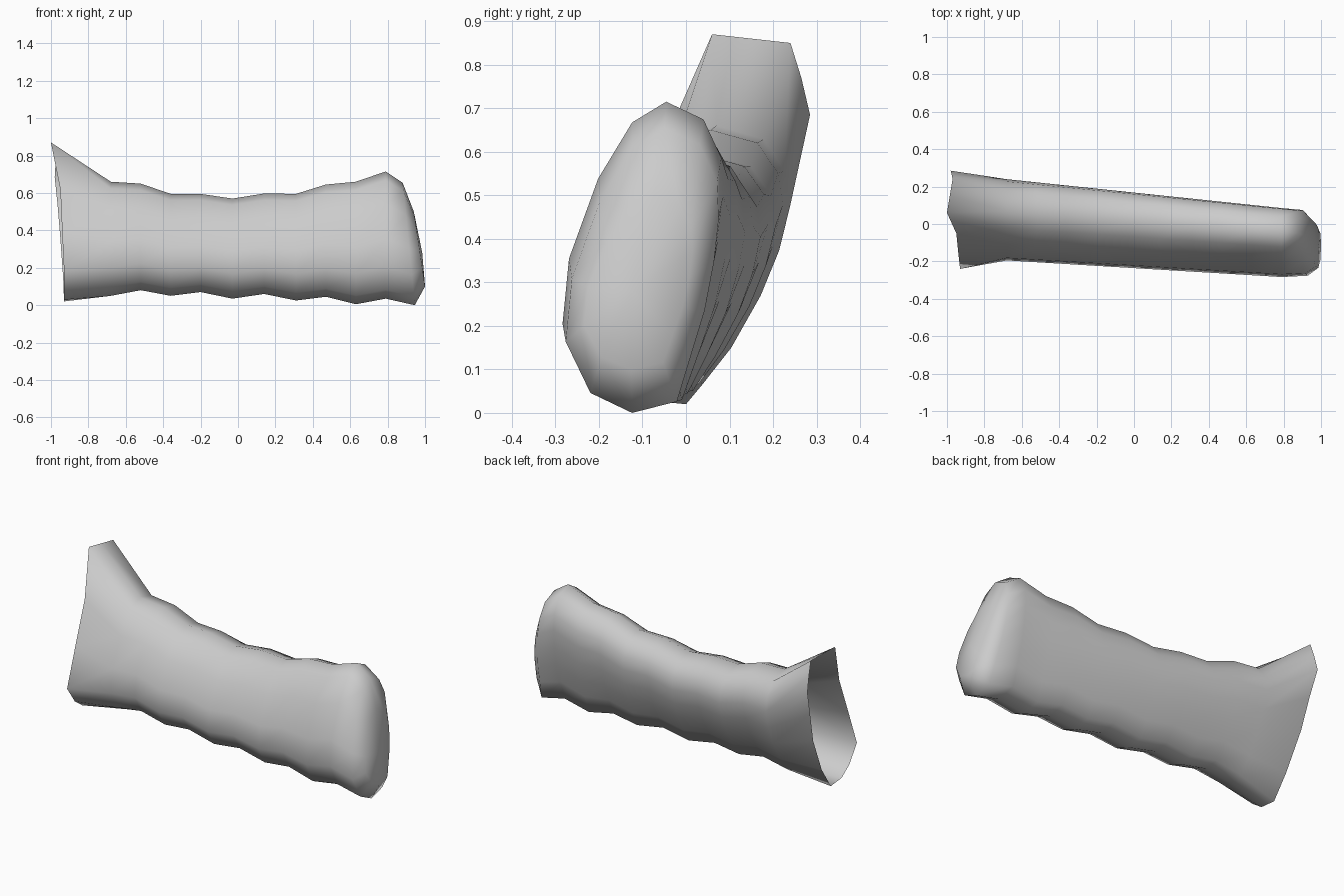
import bpy
import bmesh

default_cube = bpy.data.objects.get("Cube")
if default_cube:
    bpy.data.objects.remove(default_cube, do_unlink=True)

# Plain grey material
grey = bpy.data.materials.new("plain grey")
grey.use_nodes = True
colour = (0.6, 0.6, 0.6, 1)
grey.diffuse_color = colour
grey.node_tree.nodes["Principled BSDF"].inputs["Base Color"].default_value = colour

# Cross-sections in a unit box (across, up): closed end and near the mouth
OVAL = [(.44, 0), (.17, .07), (.01, .25), (.05, .47), (.23, .74),
        (.44, .93), (.65, 1), (.88, .94), (.99, .81), (1, .68),
        (.97, .53), (.91, .36), (.82, .2), (.73, .04)]
LEANING = [(.36, 0), (.14, .08), (.01, .25), (.04, .48), (.2, .75),
           (.4, .94), (.61, 1), (.86, .95), (.97, .83), (1, .7),
           (.94, .53), (.84, .36), (.68, .16), (.52, .02)]

# Flared open mouth, matching the sections point by point
MOUTH = [(-.93, -.1, .03), (-.93, -.17, .08), (-.93, -.24, .18),
         (-.94, -.15, .39), (-.95, -.05, .62), (-1, .06, .87),
         (-.985, .15, .86), (-.97, .24, .85), (-.975, .265, .77),
         (-.98, .285, .685), (-.965, .24, .54), (-.95, .19, .36),
         (-.935, .09, .15), (-.93, 0, .02)]

# Rippled grip: station, lowest point, highest point
RIPPLES = [(-.68, .05, .66), (-.52, .08, .65), (-.36, .05, .595),
           (-.2, .07, .595), (-.03, .035, .57), (.14, .06, .597),
           (.31, .025, .595), (.47, .045, .645), (.63, .005, .66),
           (.79, .035, .715)]


def grip_ring(x, low, high):
    """Upright ring that leans more towards the mouth."""
    front, back = -.24 - .06 * x, .168 - .105 * x
    lean = max(0, .5 - .62 * x)
    ring = []
    for (across, up), (lean_across, lean_up) in zip(OVAL, LEANING):
        across += (lean_across - across) * lean
        up += (lean_up - up) * lean
        ring.append((x, front + (back - front) * across,
                     low + (high - low) * up))
    return ring


def end_ring(x_low, x_high, front, back, low, high):
    """Ring tipped back at the top."""
    return [(x_low + (x_high - x_low) * up,
             front + (back - front) * across,
             low + (high - low) * up) for across, up in OVAL]


rings = [MOUTH]
rings += [grip_ring(*ripple) for ripple in RIPPLES]
# Rounded closed end
rings.append(end_ring(.945, .88, -.28, .075, 0, .655))
rings.append(end_ring(1, .94, -.237, .015, .1, .5))


def build_handle(name, rings, tip, material):
    """Skin the rings, leave the first open and close the last to a tip."""
    bm = bmesh.new()
    loops = [[bm.verts.new(point) for point in ring] for ring in rings]
    count = len(OVAL)
    for first, second in zip(loops, loops[1:]):
        for i in range(count):
            j = (i + 1) % count
            bm.faces.new((first[i], first[j], second[j], second[i]))
    centre = bm.verts.new(tip)
    last = loops[-1]
    for i in range(count):
        bm.faces.new((last[i], last[(i + 1) % count], centre))
    bmesh.ops.recalc_face_normals(bm, faces=bm.faces)
    for face in bm.faces:
        face.smooth = True
    mesh = bpy.data.meshes.new(name)
    bm.to_mesh(mesh)
    bm.free()
    mesh.materials.append(material)
    handle = bpy.data.objects.new(name, mesh)
    bpy.context.collection.objects.link(handle)


build_handle("hollow_handle", rings, (.985, -.125, .28), grey)
